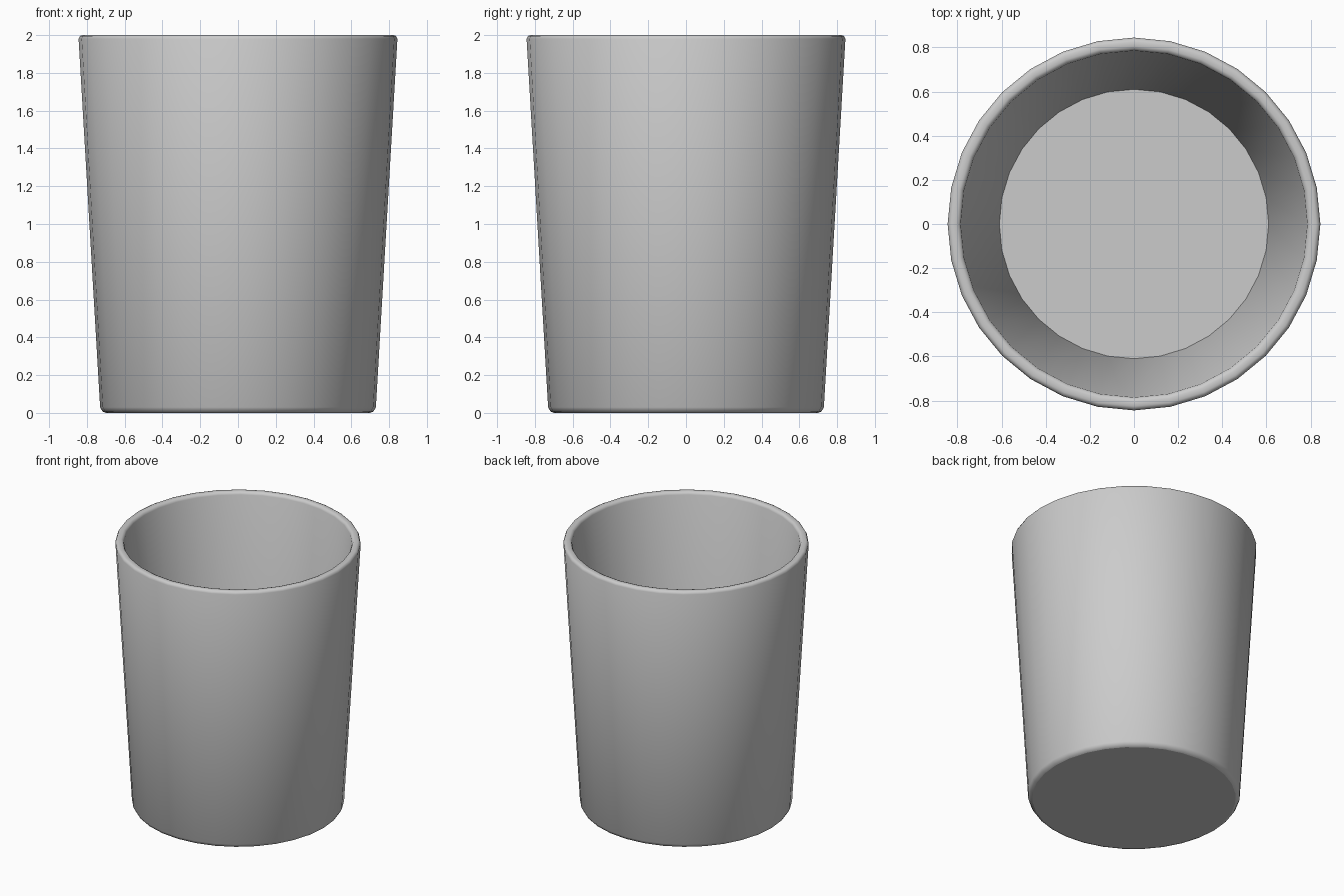
import bpy, bmesh, math

if "Cube" in bpy.data.objects:
    bpy.data.objects.remove(bpy.data.objects["Cube"])

SIDES = 32
# Cup profile (radius, height): underside, outer wall, rounded rim, inner wall, floor
profile = [(0.70, 0.0), (0.718, 0.008), (0.73, 0.03),
           (0.844, 1.98), (0.837, 1.995), (0.825, 2.0),
           (0.805, 2.0), (0.792, 1.995), (0.785, 1.98), (0.61, 0.08)]

bm = bmesh.new()
rings = []
for r, z in profile:
    rings.append([bm.verts.new((r * math.cos(2 * math.pi * i / SIDES),
                                r * math.sin(2 * math.pi * i / SIDES), z))
                  for i in range(SIDES)])
for a, b in zip(rings, rings[1:]):
    for i in range(SIDES):
        j = (i + 1) % SIDES
        bm.faces.new((a[i], a[j], b[j], b[i]))

# Underside and inside floor
bm.faces.new(rings[0][::-1])
bm.faces.new(rings[-1])
bmesh.ops.recalc_face_normals(bm, faces=bm.faces)

mesh = bpy.data.meshes.new("cup")
bm.to_mesh(mesh)
bm.free()
cup = bpy.data.objects.new("cup", mesh)
bpy.context.collection.objects.link(cup)

# Smooth walls and rim, crisp inner floor edge
bpy.context.view_layer.objects.active = cup
cup.select_set(True)
bpy.ops.object.shade_smooth_by_angle(angle=math.radians(50))
bottom, floor = cup.data.polygons[-2], cup.data.polygons[-1]
bottom.use_smooth = floor.use_smooth = False
